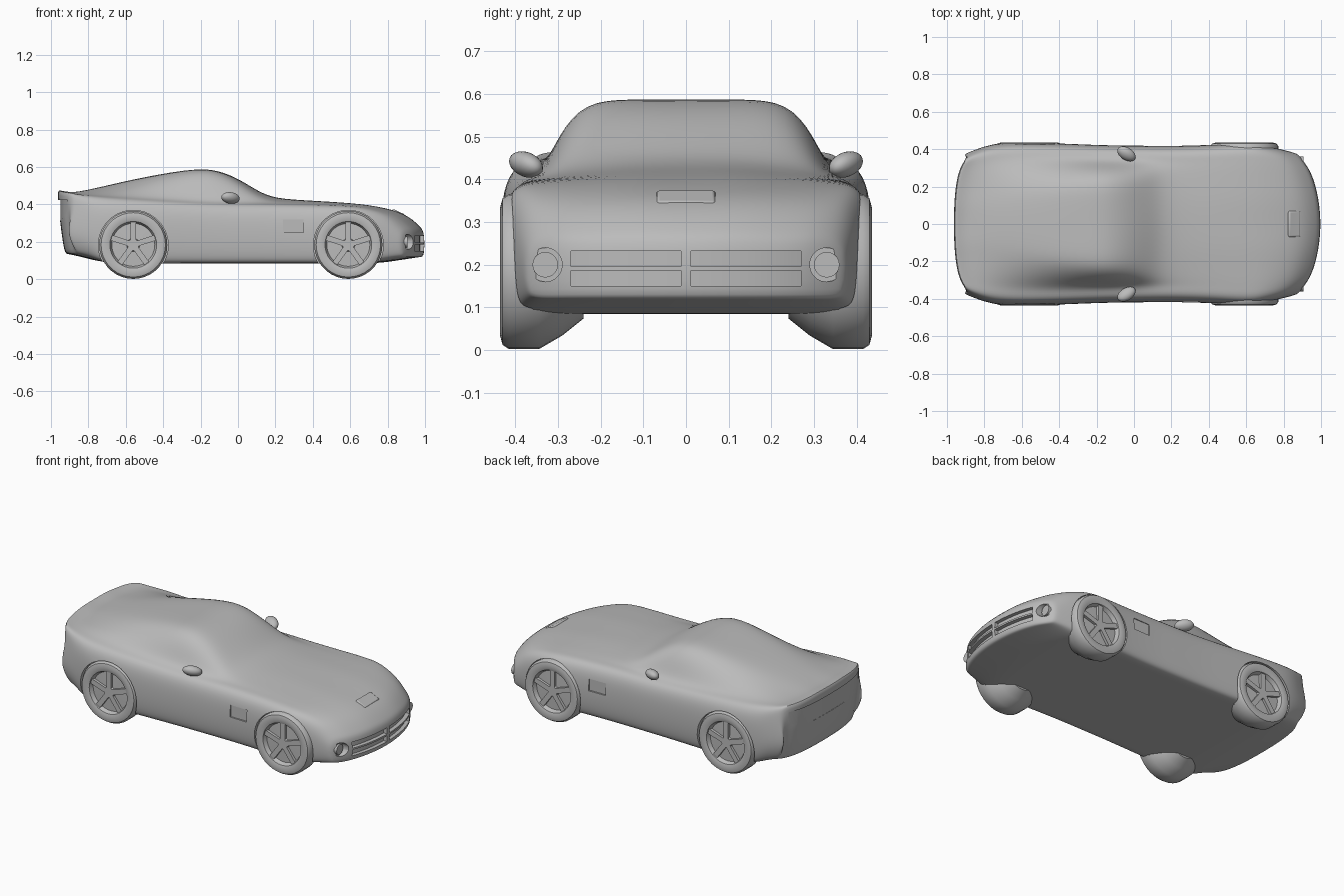
import bpy, bmesh, math
from mathutils import Matrix, Vector

if "Cube" in bpy.data.objects:
    bpy.data.objects.remove(bpy.data.objects["Cube"], do_unlink=True)

grey = bpy.data.materials.new("body grey")
grey.use_nodes = True
grey.diffuse_color = (0.5, 0.5, 0.5, 1)
grey.node_tree.nodes["Principled BSDF"].inputs["Base Color"].default_value = (0.5, 0.5, 0.5, 1)


def make(name, bm):
    bmesh.ops.recalc_face_normals(bm, faces=bm.faces)
    mesh = bpy.data.meshes.new(name)
    bm.to_mesh(mesh)
    bm.free()
    mesh.materials.append(grey)
    ob = bpy.data.objects.new(name, mesh)
    bpy.context.collection.objects.link(ob)
    return ob


def activate(ob):
    bpy.ops.object.select_all(action='DESELECT')
    ob.select_set(True)
    bpy.context.view_layer.objects.active = ob


def smooth(ob):
    activate(ob)
    bpy.ops.object.shade_smooth_by_angle(angle=math.radians(35))


# Plan curvature of nose and tail, plus the undercut of the tail
def tail_offset(z):
    undercut = max(0, .2 - z) * 1.1
    recess = max(0, min(z, .42) - .26) * .25
    return undercut + recess - max(0, z - .42) * .2


def bow(x, y, z):
    if x > 0.6:
        k = min(1, (x - 0.6) / 0.35)
        return x - k * (0.65 * y ** 2 + 12 * y ** 6)
    if x < -0.75:
        k = min(1, (-0.75 - x) / 0.23)
        return x + k * (0.2 * y ** 2 + 20 * y ** 6 + tail_offset(z))
    return x


# Flat underside that rises gently at both overhangs
def floor_height(x):
    return .085 + max(0, -.7 - x) * .18 + max(0, x - .75) * .15


# Body stations: x, half width, centre height, roof edge height, roof edge y, belt height
STATIONS = [
    (-1.0, .37, .472, .47, .18, .465),
    (-.985, .385, .475, .473, .18, .467),
    (-.93, .405, .462, .461, .18, .455),
    (-.85, .42, .47, .462, .18, .45),
    (-.7, .438, .502, .49, .18, .44),
    (-.5, .436, .548, .538, .2, .428),
    (-.22, .424, .594, .592, .24, .412),
    (-.1, .421, .58, .575, .24, .408),
    (0, .42, .54, .525, .24, .405),
    (.1, .419, .478, .455, .25, .405),
    (.19, .418, .432, .418, .25, .403),
    (.4, .422, .42, .412, .22, .4),
    (.62, .438, .406, .402, .22, .394),
    (.75, .428, .388, .386, .22, .38),
    (.86, .412, .362, .36, .22, .354),
    (.93, .4, .325, .324, .22, .322),
    (.98, .385, .277, .276, .21, .276),
    (1.0, .375, .25, .25, .21, .25),
]


def half_section(x, w, zc, ze, ye, zb):
    base, zf = w * .8, floor_height(x)
    top = [(0, zc), (ye * .55, (zc + ze) / 2 + .004), (ye, ze),
           (ye * .4 + base * .6, ze * .55 + zb * .45), (base, zb), (w * .92, zb - .004)]
    h = zb - zf
    side = [(w * .985, zb - .17 * h), (w, zf + .55 * h), (w * .995, zf + .28 * h), (w * .97, zf + .06 * h)]
    bottom = [(y, zf) for y, _ in reversed(top)]
    return top + side + bottom


bm = bmesh.new()
rings = []
for station in STATIONS:
    half = half_section(*station)
    loop = half + [(-y, z) for y, z in reversed(half[1:-1])]
    rings.append([bm.verts.new((bow(station[0], y, z), y, z)) for y, z in loop])
n = len(rings[0])
for a, b in zip(rings, rings[1:]):
    for i in range(n):
        j = (i + 1) % n
        bm.faces.new((a[i], a[j], b[j], b[i]))
for ring in (rings[0], rings[-1]):
    for sign in (1, -1):
        side = [ring[(sign * i) % n] for i in range(16)]
        for i in range(5):
            bm.faces.new((side[i], side[i + 1], side[14 - i], side[15 - i]))
        bm.faces.new(side[5:11])
body = make("body_shell", bm)
sub = body.modifiers.new("Subdivision", 'SUBSURF')
sub.levels = sub.render_levels = 2


# Cutters for grille, lamps, tail panel, vents and wheel arches
def box(name, lo, hi, bend=False):
    b = bmesh.new()
    bmesh.ops.create_cube(b, size=1)
    if bend:
        across = [e for e in b.edges if abs(e.verts[0].co.y - e.verts[1].co.y) > .5]
        bmesh.ops.subdivide_edges(b, edges=across, cuts=11, use_grid_fill=True)
    for v in b.verts:
        v.co = Vector([(l + h) / 2 + c * (h - l) for l, h, c in zip(lo, hi, v.co)])
        if bend:
            v.co.x = bow(v.co.x, v.co.y, .24)
    return make(name, b)


def cylinder(name, r, depth, loc, axis, segments):
    b = bmesh.new()
    rot = Matrix.Rotation(math.pi / 2, 4, axis)
    bmesh.ops.create_cone(b, cap_ends=True, segments=segments, radius1=r, radius2=r, depth=depth,
                          matrix=Matrix.Translation(loc) @ rot)
    return make(name, b)


WHEELS = [(-0.56, "rear"), (0.59, "front")]
cutters = [box("tail_cutter", (-1.1, -.33, .315), (-.95, .33, .425), True)]
for s in (1, -1):
    y0, y1 = sorted((s * .012, s * .27))
    for z0, z1 in ((.15, .186), (.196, .232)):
        cutters.append(box("grille_cutter", (.972, y0, z0), (1.1, y1, z1), True))
    cutters.append(cylinder("lamp_cutter", .04, .1, (.945, s * .33, .2), 'Y', 20))
    y0, y1 = sorted((s * .41, s * .5))
    cutters.append(box("side_vent_cutter", (.24, y0, .25), (.35, y1, .32)))
    for x, _ in WHEELS:
        cutters.append(cylinder("arch_cutter", .187, .12, (x, s * .42, .182), 'X', 40))

activate(body)
bpy.ops.object.modifier_apply(modifier="Subdivision")
for c in cutters:
    m = body.modifiers.new("Cut", 'BOOLEAN')
    m.operation, m.solver, m.object = 'DIFFERENCE', 'EXACT', c
    bpy.ops.object.modifier_apply(modifier=m.name)
for c in cutters:
    bpy.data.objects.remove(c, do_unlink=True)
smooth(body)

# Wheels: lathed tyre and dished rim, tapering inward, with spokes
PROFILE = [(0, .422), (.03, .422), (.035, .408), (.115, .405), (.125, .428), (.15, .436),
           (.172, .43), (.182, .415), (.182, .345), (.15, .29), (.11, .24), (0, .24)]


def wheel(name, x, s):
    b = bmesh.new()
    vs = [b.verts.new((r, y, 0)) for r, y in PROFILE]
    es = [b.edges.new(p) for p in zip(vs, vs[1:])]
    bmesh.ops.spin(b, geom=vs + es, cent=(0, 0, 0), axis=(0, 1, 0), angle=math.tau, steps=36)
    bmesh.ops.remove_doubles(b, verts=b.verts, dist=1e-4)
    for k in range(5):
        turn = Matrix.Rotation(math.tau * k / 5, 4, 'Y')
        place = turn @ Matrix.Translation((0, .411, .075)) @ Matrix.Diagonal((.03, .022, .1, 1))
        bmesh.ops.create_cube(b, size=1, matrix=place)
    for v in b.verts:
        v.co = Vector((v.co.x + x, v.co.y * s, v.co.z + .184))
    smooth(make(name, b))


# Wing mirrors: tapered pods on the door tops
def mirror_pod(name, s):
    b = bmesh.new()
    bmesh.ops.create_icosphere(b, subdivisions=3, radius=1)
    for v in b.verts:
        x, y, z = v.co
        v.co = Vector((-.04 + x * .045 - y * .02, s * (.375 + y * .04), .435 + z * .03 + y * .008))
    smooth(make(name, b))


for s, label in ((1, "left"), (-1, "right")):
    for x, end in WHEELS:
        wheel(f"{end}_{label}_wheel", x, s)
    mirror_pod(f"{label}_mirror", s)
    smooth(cylinder(f"{label}_lamp", .03, .04, (.885, s * .33, .2), 'Y', 20))

# Hood scoop at the nose
b = bmesh.new()
bmesh.ops.create_cube(b, size=1, matrix=Matrix.Translation((.855, 0, .352))
                      @ Matrix.Rotation(.45, 4, 'Y') @ Matrix.Diagonal((.07, .14, .022, 1)))
scoop = make("hood_scoop", b)
bevel = scoop.modifiers.new("Bevel", 'BEVEL')
bevel.width, bevel.segments = .008, 2
smooth(scoop)
